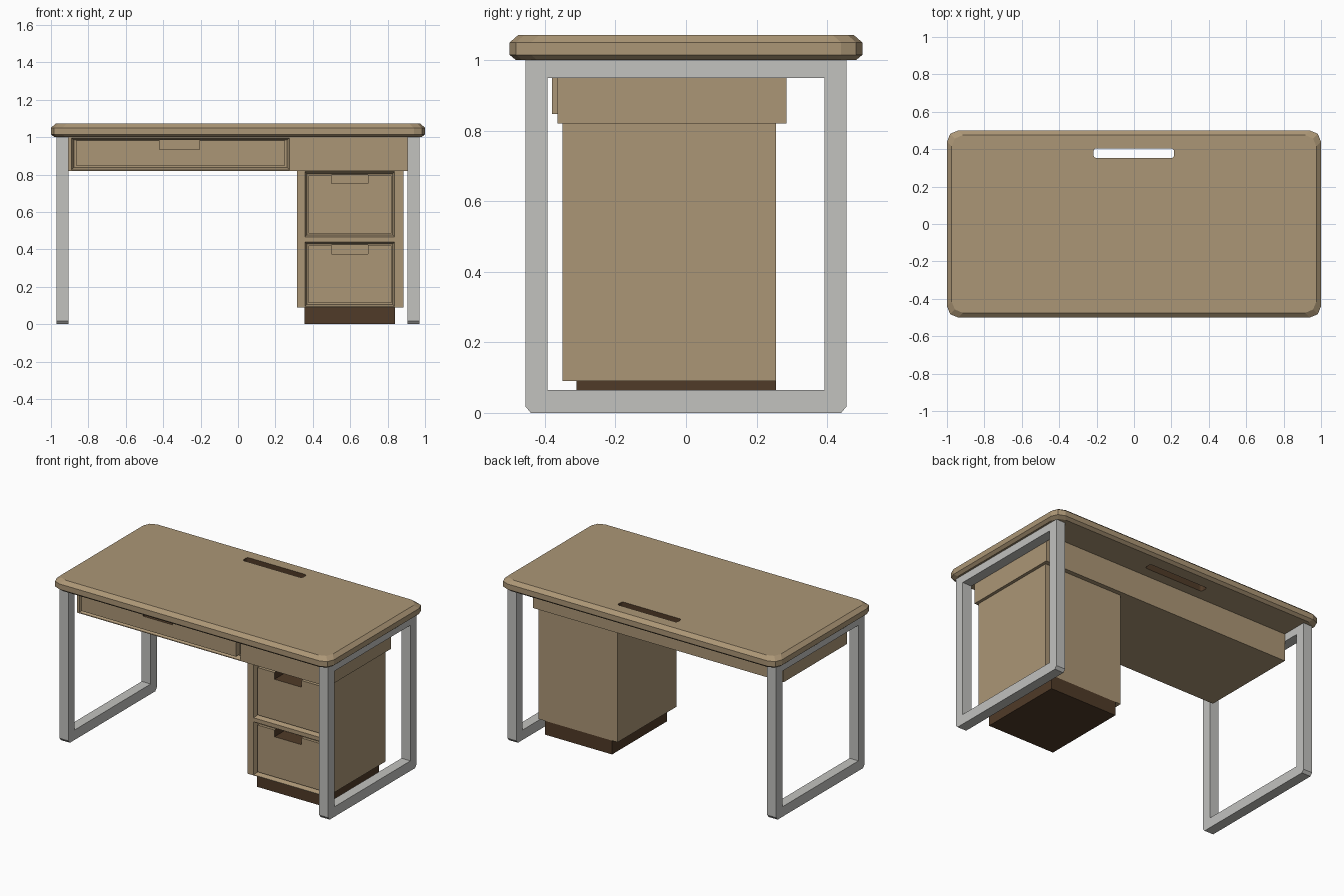
import bpy
import bmesh
from math import cos, sin, pi

cube = bpy.data.objects.get("Cube")
if cube:
    bpy.data.objects.remove(cube, do_unlink=True)


def material(name, rgb):
    mat = bpy.data.materials.new(name)
    mat.use_nodes = True
    color = (*rgb, 1)
    mat.diffuse_color = color
    mat.node_tree.nodes["Principled BSDF"].inputs["Base Color"].default_value = color
    return mat


WOOD = material("light wood", (0.41, 0.305, 0.18))
BROWN = material("dark brown wood", (0.08, 0.043, 0.021))
METAL = material("pale grey metal", (0.54, 0.54, 0.52))


def loft(name, rings, mat, end_mat=None):
    """Skin matching rings of points and cap both ends."""
    bm = bmesh.new()
    loops = [[bm.verts.new(p) for p in ring] for ring in rings]
    bm.faces.new(loops[0])
    end = bm.faces.new(loops[-1])
    for a, b in zip(loops, loops[1:]):
        for i in range(len(a)):
            j = (i + 1) % len(a)
            bm.faces.new((a[i], a[j], b[j], b[i]))
    end.material_index = 1 if end_mat else 0
    bmesh.ops.recalc_face_normals(bm, faces=bm.faces)
    mesh = bpy.data.meshes.new(name)
    bm.to_mesh(mesh)
    bm.free()
    mesh.materials.append(mat)
    if end_mat:
        mesh.materials.append(end_mat)
    obj = bpy.data.objects.new(name, mesh)
    bpy.context.collection.objects.link(obj)
    return obj


def rect(x0, x1, z0, z1, y, inset=0):
    """Upright rectangle facing the front."""
    a, b, c, d = x0 + inset, x1 - inset, z0 + inset, z1 - inset
    return [(a, y, c), (b, y, c), (b, y, d), (a, y, d)]


def box(name, x, y, z, mat, end_mat=None):
    return loft(name, [rect(*x, *z, y[0]), rect(*x, *z, y[1])], mat, end_mat)


def rounded(x0, x1, y0, y1, z, r, steps=2):
    """Flat rectangle with rounded corners."""
    centres = [(x1 - r, y1 - r), (x0 + r, y1 - r), (x0 + r, y0 + r), (x1 - r, y0 + r)]
    ring = []
    for k, (cx, cy) in enumerate(centres):
        for i in range(steps + 1):
            t = (k + i / steps) * pi / 2
            ring.append((cx + r * cos(t), cy + r * sin(t), z))
    return ring


def cut(target, cutter):
    mod = target.modifiers.new("cut", "BOOLEAN")
    mod.operation = "DIFFERENCE"
    mod.solver = "EXACT"
    mod.material_mode = "TRANSFER"
    mod.object = cutter
    bpy.context.view_layer.update()
    with bpy.context.temp_override(object=target, active_object=target):
        bpy.ops.object.modifier_apply(modifier=mod.name)


def discard(obj):
    bpy.data.objects.remove(obj, do_unlink=True)


# Desk top with chamfered rim and cable slot
levels = [(0.018, 1.0), (0, 1.015), (0, 1.05), (0.025, 1.072)]
top = loft("desk_top", [rounded(-1 + i, 1 - i, -0.5 + i, 0.5 - i, z, 0.06)
                        for i, z in levels], WOOD)
slot = loft("slot_cutter", [rounded(-0.216, 0.214, 0.353, 0.404, z, 0.015, 4)
                            for z in (0.95, 1.1)], BROWN)
cut(top, slot)
discard(slot)

# Metal leg frames
for side, name in ((-1, "right_leg_frame"), (1, "left_leg_frame")):
    outline = [(-0.44, 0), (0.44, 0), (0.455, 0.018), (0.455, 1),
               (-0.455, 1), (-0.455, 0.018)]
    frame = loft(name, [[(side * x, y, z) for y, z in outline]
                        for x in (0.905, 0.97)], METAL)
    hole = box("frame_cutter", (-1.2, 1.2), (-0.393, 0.393), (0.065, 0.95), METAL)
    cut(frame, hole)
    discard(hole)

# Wooden carcasses and plinth
apron = box("apron_box", (-0.905, 0.905), (-0.365, 0.285), (0.82, 1.0), WOOD)
pedestal = box("drawer_pedestal", (0.315, 0.885), (-0.35, 0.255), (0.09, 0.82), WOOD)
box("pedestal_plinth", (0.355, 0.84), (-0.31, 0.255), (0, 0.09), BROWN)


def drawer(name, body, face, opening, panel, front, grip):
    """Bevelled recess in the body, a drawer front in it, and a grip pocket."""
    recess = loft("recess_cutter", [rect(*opening, face - 0.01, -0.004),
                                    rect(*opening, face + 0.03, 0.012)], WOOD)
    cut(body, recess)
    discard(recess)
    x0, x1, z0, z1 = panel
    plate = box(name, (x0, x1), (front, face + 0.035), (z0, z1), WOOD)
    pocket = box("pocket_cutter", grip[:2], (front - 0.05, face + 0.11),
                 (grip[2], z1 + 0.002), BROWN, WOOD)
    cut(plate, pocket)
    cut(body, pocket)
    discard(pocket)


# Drawers
drawer("wide_drawer_front", apron, -0.365, (-0.89, 0.275, 0.825, 0.996),
       (-0.865, 0.25, 0.848, 0.982), -0.38, (-0.42, -0.205, 0.933))
for name, low, high in (("upper_drawer_front", 0.466, 0.815),
                        ("lower_drawer_front", 0.094, 0.44)):
    drawer(name, pedestal, -0.35, (0.357, 0.838, low, high),
           (0.378, 0.82, low + 0.02, high - 0.02), -0.338,
           (0.5, 0.695, high - 0.064))
